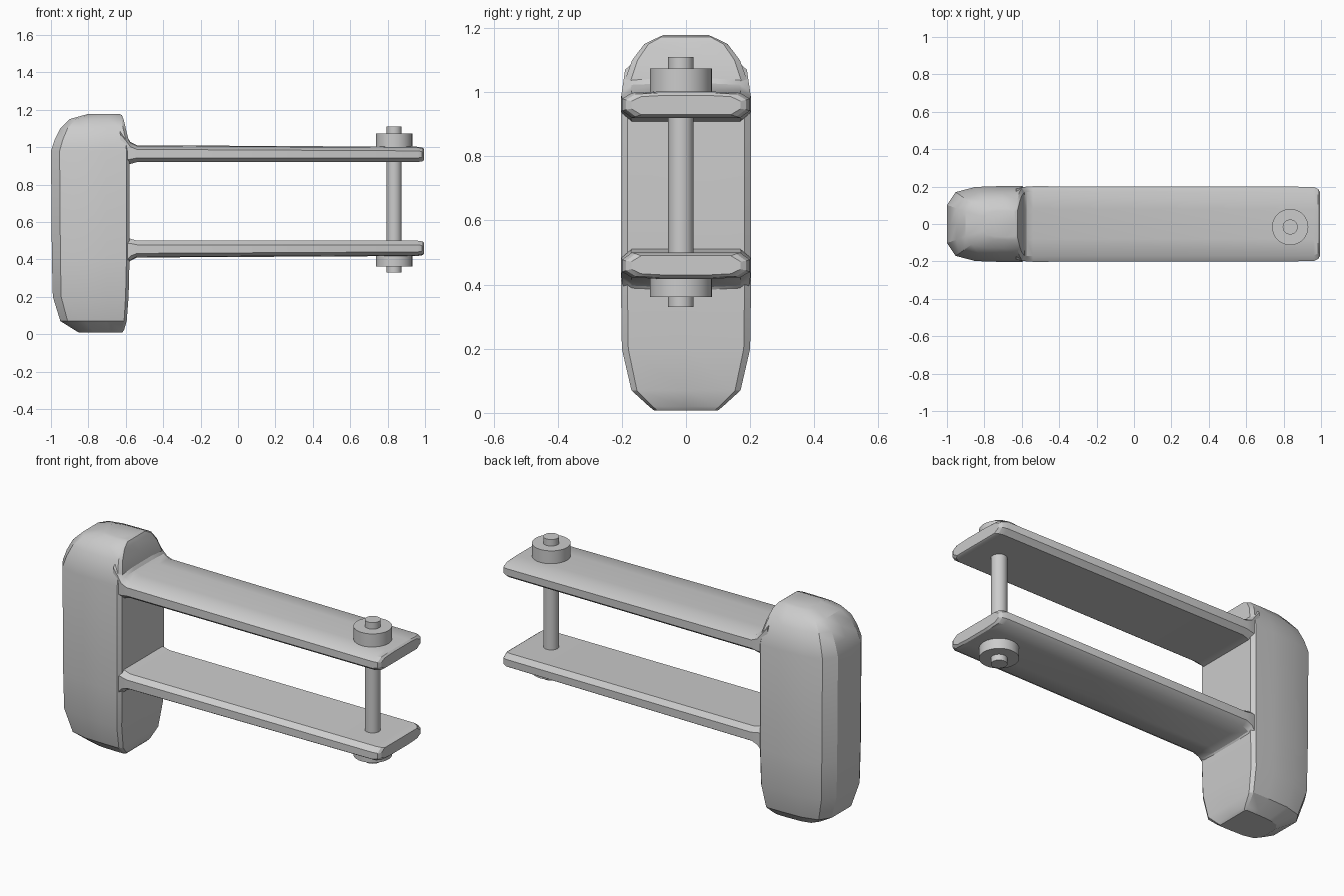
import bpy, bmesh

if "Cube" in bpy.data.objects:
    bpy.data.objects.remove(bpy.data.objects["Cube"])


def finish(obj, angle=0.5):
    bpy.ops.object.select_all(action='DESELECT')
    obj.select_set(True)
    bpy.context.view_layer.objects.active = obj
    bpy.ops.object.shade_smooth_by_angle(angle=angle)


def loft(name, rings):
    """Skin a list of equal-length closed rings and cap both ends."""
    bm = bmesh.new()
    rows = [[bm.verts.new(p) for p in ring] for ring in rings]
    n = len(rows[0])
    for a, b in zip(rows, rows[1:]):
        for i in range(n):
            j = (i + 1) % n
            bm.faces.new((a[i], a[j], b[j], b[i]))
    bm.faces.new(rows[0])
    bm.faces.new(rows[-1])
    bmesh.ops.recalc_face_normals(bm, faces=bm.faces)
    mesh = bpy.data.meshes.new(name)
    bm.to_mesh(mesh)
    bm.free()
    obj = bpy.data.objects.new(name, mesh)
    bpy.context.collection.objects.link(obj)
    finish(obj)


# Rounded body: D-shaped sections (u along x, v across y) stacked in z
half = [(0, 0.5), (0.11, 0.84), (0.36, 0.975), (0.7, 1), (0.96, 1), (1, 0.9)]
outline = [(0, 0)] + half + [(1, 0)] + [(u, -v) for u, v in reversed(half)]
levels = [  # z, left x, right x, half width
    (0.008, -0.85, -0.62, 0.10),
    (0.02, -0.87, -0.61, 0.115),
    (0.07, -0.95, -0.595, 0.17),
    (0.20, -0.99, -0.585, 0.20),
    (0.40, -0.995, -0.58, 0.203),
    (0.98, -1.0, -0.58, 0.203),
    (1.04, -0.98, -0.585, 0.19),
    (1.10, -0.95, -0.60, 0.168),
    (1.15, -0.90, -0.612, 0.13),
    (1.172, -0.82, -0.622, 0.085),
    (1.178, -0.80, -0.635, 0.07)]
loft("body", [[(xl + u * (xr - xl), v * h, z) for u, v in outline]
              for z, xl, xr, h in levels])

# Two arms, mirrored about z = 0.71, with a flare where they join the body
stations = [  # x, half width, outer height, inner height, chamfer
    (-0.63, 0.19, 1.10, 0.90, 0.03),
    (-0.60, 0.195, 1.065, 0.905, 0.03),
    (-0.575, 0.20, 1.027, 0.91, 0.025),
    (-0.54, 0.202, 1.01, 0.92, 0.022),
    (0.96, 0.199, 1.002, 0.92, 0.022),
    (0.985, 0.187, 0.998, 0.924, 0.022),
    (0.995, 0.17, 0.99, 0.93, 0.018)]
for name, sign in (("upper_arm", 1), ("lower_arm", -1)):
    rings = []
    for x, w, top, bot, c in stations:
        section = [(w, bot + c), (w, top - c), (w - 0.03, top - 0.004),
                   (w * 0.4, top), (-w * 0.4, top), (0.03 - w, top - 0.004),
                   (-w, top - c), (-w, bot + c), (0.03 - w, bot), (w - 0.03, bot)]
        rings.append([(x, y, 0.71 + sign * (z - 0.71)) for y, z in section])
    loft(name, rings)


# Hinge pin with a collar at each end
def cylinder(name, radius, z0, z1):
    bpy.ops.mesh.primitive_cylinder_add(vertices=32, radius=radius, depth=z1 - z0,
                                        location=(0.835, -0.016, (z0 + z1) / 2))
    bpy.context.object.name = name
    finish(bpy.context.object)


cylinder("pin", 0.04, 0.33, 1.11)
cylinder("upper_collar", 0.097, 0.98, 1.074)
cylinder("lower_collar", 0.097, 0.362, 0.44)
